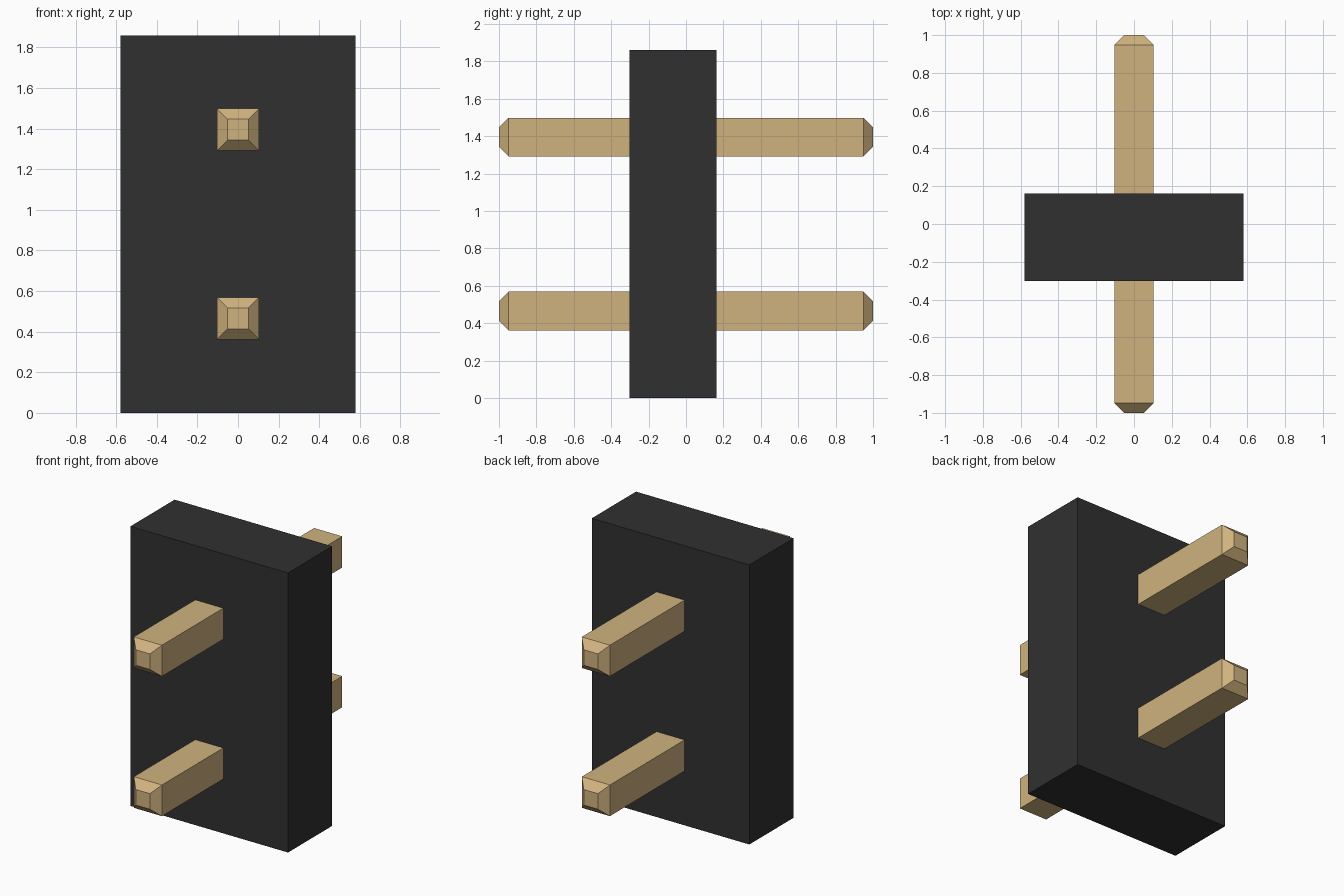
import bpy
import bmesh

cube = bpy.data.objects.get("Cube")
if cube:
    bpy.data.objects.remove(cube, do_unlink=True)


def make_material(name, rgb):
    mat = bpy.data.materials.new(name)
    mat.use_nodes = True
    mat.diffuse_color = (*rgb, 1)
    mat.node_tree.nodes["Principled BSDF"].inputs["Base Color"].default_value = (*rgb, 1)
    return mat


def add_object(name, bm, mat, location):
    bmesh.ops.recalc_face_normals(bm, faces=bm.faces)
    mesh = bpy.data.meshes.new(name)
    bm.to_mesh(mesh)
    bm.free()
    mesh.materials.append(mat)
    obj = bpy.data.objects.new(name, mesh)
    obj.location = location
    bpy.context.collection.objects.link(obj)
    return obj


def box(size):
    bm = bmesh.new()
    bmesh.ops.create_cube(bm, size=1)
    bmesh.ops.scale(bm, vec=size, verts=bm.verts)
    return bm


def pin_mesh(width, length, tip):
    # Square bar with both ends tapered to half width
    bm = box((width, length - 2 * tip, width))
    bm.normal_update()
    ends = [f for f in bm.faces if abs(f.normal.y) > 0.9]
    for face in ends:
        push = face.normal * tip
        cap = bmesh.ops.extrude_discrete_faces(bm, faces=[face])["faces"][0]
        for v in cap.verts:
            v.co.x *= 0.5
            v.co.z *= 0.5
            v.co += push
    return bm


plastic = make_material("black plastic", (0.03, 0.03, 0.03))
gold = make_material("pale gold", (0.63, 0.45, 0.21))

# Housing block
HEIGHT = 1.86
add_object("housing", box((1.16, 0.465, HEIGHT)), plastic, (0, -0.07, HEIGHT / 2))

# Two pins running through the housing
for name, z in (("lower_pin", HEIGHT / 4), ("upper_pin", HEIGHT * 3 / 4)):
    add_object(name, pin_mesh(0.207, 2.0, 0.052), gold, (0, 0, z))
